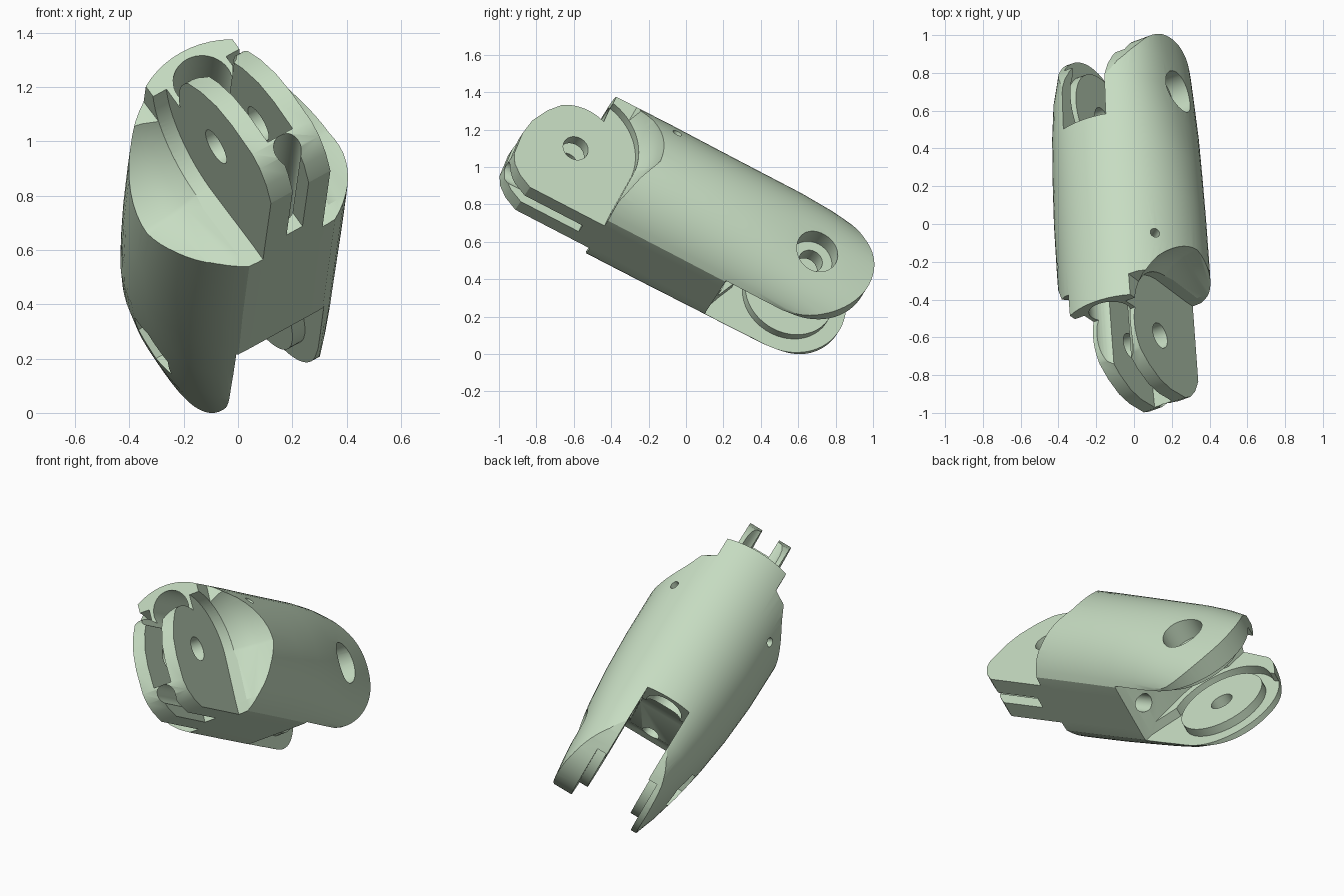
import bpy, bmesh
from math import sin, cos, pi, radians, copysign
from mathutils import Matrix, Vector

if "Cube" in bpy.data.objects:
    bpy.data.objects.remove(bpy.data.objects["Cube"], do_unlink=True)

# One pale green plastic
plastic = bpy.data.materials.new("pale_green_plastic")
plastic.use_nodes = True
green = (0.57, 0.72, 0.54, 1)
plastic.diffuse_color = green
plastic.node_tree.nodes["Principled BSDF"].inputs["Base Color"].default_value = green

# Local axes: x = hinge pin, y = length (toward the rear fork), z = back of the link
FRONT, REAR = (-0.716, 0.02), (0.674, 0.005)
FLOOR = -0.335


def loft(name, rings):
    bm = bmesh.new()
    rows = [[bm.verts.new(p) for p in ring] for ring in rings]
    n = len(rows[0])
    for a, b in zip(rows, rows[1:]):
        for i in range(n):
            j = (i + 1) % n
            bm.faces.new((a[i], a[j], b[j], b[i]))
    bm.faces.new(rows[0])
    bm.faces.new(rows[-1])
    bmesh.ops.recalc_face_normals(bm, faces=bm.faces)
    mesh = bpy.data.meshes.new(name)
    bm.to_mesh(mesh)
    bm.free()
    mesh.materials.append(plastic)
    ob = bpy.data.objects.new(name, mesh)
    bpy.context.collection.objects.link(ob)
    return ob


def arc(c, r, a0, a1, n=24):
    angles = [radians(a0 + (a1 - a0) * i / n) for i in range(n + 1)]
    return [(c[0] + r * cos(a), c[1] + r * sin(a)) for a in angles]


def circle(c, r, n=40):
    return arc(c, r, 0, 360, n)[:-1]


def prism(name, pts, x0, x1):
    return loft(name, [[(x, *p) for p in pts] for x in (x0, x1)])


def bore(name, x, z, r, y0, y1):
    return loft(name, [[(px, y, pz) for px, pz in circle((x, z), r)] for y in (y0, y1)])


def combine(tool, operation="DIFFERENCE"):
    tool.hide_render = True
    mod = body.modifiers.new(tool.name, "BOOLEAN")
    mod.operation, mod.solver, mod.object = operation, "EXACT", tool
    graph = bpy.context.evaluated_depsgraph_get()
    mesh = bpy.data.meshes.new_from_object(body.evaluated_get(graph))
    body.modifiers.clear()
    body.data = mesh
    bpy.data.objects.remove(tool, do_unlink=True)


def section(y, right, left, top, power, n=64):
    ring = []
    for i in range(n):
        c, s = cos(2 * pi * i / n), sin(2 * pi * i / n)
        x = copysign(abs(c) ** (2 / power), c) * (left if c > 0 else right)
        z = copysign(abs(s) ** (2 / power), s) * (top if s > 0 else 0.4)
        ring.append((x, y, max(FLOOR, 0.02 + z)))
    return ring


# Rounded shell with a flat underside; the two rear arms taper differently
body = loft("finger_link", [section(*s) for s in (
    (-0.64, 0.402, 0.395, 0.425, 2), (-0.3, 0.403, 0.4, 0.425, 2),
    (0, 0.4, 0.4, 0.422, 2), (0.25, 0.383, 0.392, 0.42, 2.05),
    (0.48, 0.355, 0.375, 0.415, 2.2), (0.67, 0.32, 0.35, 0.4, 2.4),
    (0.85, 0.275, 0.337, 0.375, 2.4), (1.05, 0.21, 0.315, 0.35, 2.4))])
side_profile = [(-0.8, -0.5), (0.6, -0.5), (0.62, -0.335)] + arc(REAR, 0.331, -85, 45) \
    + [(0.84, 0.305), (0.77, 0.36), (0.7, 0.395), (0.5, 0.5), (-0.8, 0.5)]
combine(prism("side_profile", side_profile, -0.6, 0.6), "INTERSECT")

# Front tongue that will be split into two hinge lugs
tongue = arc((-0.735, 0.02), 0.252, 40, 125) + [
    (-0.94, 0.15), (-0.99, 0.05), (-1.008, -0.05), (-1.003, -0.19), (-0.977, -0.245),
    (-0.925, -0.295), (-0.85, FLOOR), (-0.35, FLOOR), (-0.35, 0.18)]
combine(prism("tongue", tongue, -0.132, 0.132), "UNION")


# Disc clearance beside the lugs, then the flared shoulders outside it
def scoop(r, high, edge, a):
    return [(-1.3, high), (edge, high)] + arc(FRONT, r, a, 0) + [
        (-0.4, -0.27), (-0.4, -0.6), (-1.3, -0.6)]


for s in (-1, 1):
    combine(prism("lug_clearance", scoop(0.335, 0.345, -0.64, 75), s * 0.131, s * 0.2))
    flare = ((0.19, 0.335), (0.24, 0.375), (0.31, 0.405), (0.46, 0.43))
    combine(loft("shoulder_scoop", [
        [(s * x, *p) for p in scoop(r, 0.6, -0.5, 55)] for x, r in flare]))

# Gap between the lugs, leaving a low web at the bottom
gap = [(-1.3, -0.19), (-1.3, 0.15), (-0.72, 0.33)] + arc(FRONT, 0.31, 80, -35) + [(-0.8, -0.17)]
combine(prism("lug_gap", gap, -0.055, 0.055))

# Rear fork: slot with a concave wall, wide lower recess and raised hinge bosses
slot = [(1.3, 0.6), (0.45, 0.6)] + arc(REAR, 0.355, 129, 180) + [(0.345, -0.6), (1.3, -0.6)]
combine(prism("fork_slot", slot, -0.135, 0.135))
recess = [(1.3, 0.27)] + arc(REAR, 0.31, 60, 200, 40) + [
    (0.34, -0.2), (0.31, -0.28), (0.31, -0.6), (1.3, -0.6)]
combine(prism("fork_recess", recess, -0.19, 0.195))
for s in (-1, 1):
    combine(prism("hinge_boss", circle(REAR, 0.25, 48), s * 0.14, s * 0.205), "UNION")

# Pin holes, round counterbore on one side and hexagonal nut pocket on the other
combine(prism("front_pin_hole", circle(FRONT, 0.07), -0.2, 0.2))
combine(prism("rear_pin_hole", circle(REAR, 0.065), -0.6, 0.6))
combine(prism("screw_head_bore", circle(REAR, 0.118), 0.235, 0.6))
combine(prism("nut_pocket", circle(REAR, 0.125, 6), -0.6, -0.25))

# Cord channels along the length, with a keyhole slot under the lugs
combine(bore("upper_channel", 0, 0.3, 0.11, -0.9, 0.7))
combine(bore("lower_channel", 0, -0.23, 0.052, -1.2, 0.7))
keyhole = [(-1.2, -0.6), (-0.5, -0.6), (-0.5, -0.22), (-1.2, -0.22)]
combine(prism("keyhole_slot", keyhole, -0.035, 0.035))

# Small radial holes on both shoulders
for s in (-1, 1):
    hole = bore("shoulder_hole", 0, 0, 0.026, -0.2, 0.2)
    aim = Vector((s * 0.31, 0, 0.27)).to_track_quat("Y", "Z").to_matrix().to_4x4()
    hole.data.transform(Matrix.Translation((s * 0.31, -0.27, 0.29)) @ aim)
    combine(hole)

# Tilt into the resting pose, standing on the tip of the lower arm
pin = Vector((0.836, 0.3, 0.46)).normalized()
along = Vector((-0.066, 0.885, -0.46))
along = (along - pin * along.dot(pin)).normalized()
pose = Matrix((pin, along, pin.cross(along))).transposed().to_4x4()
body.data.transform(Matrix.Translation((-0.007, -0.002, 0.696)) @ pose)

bpy.ops.object.select_all(action="DESELECT")
body.select_set(True)
bpy.context.view_layer.objects.active = body
bpy.ops.object.shade_smooth_by_angle(angle=radians(25))
